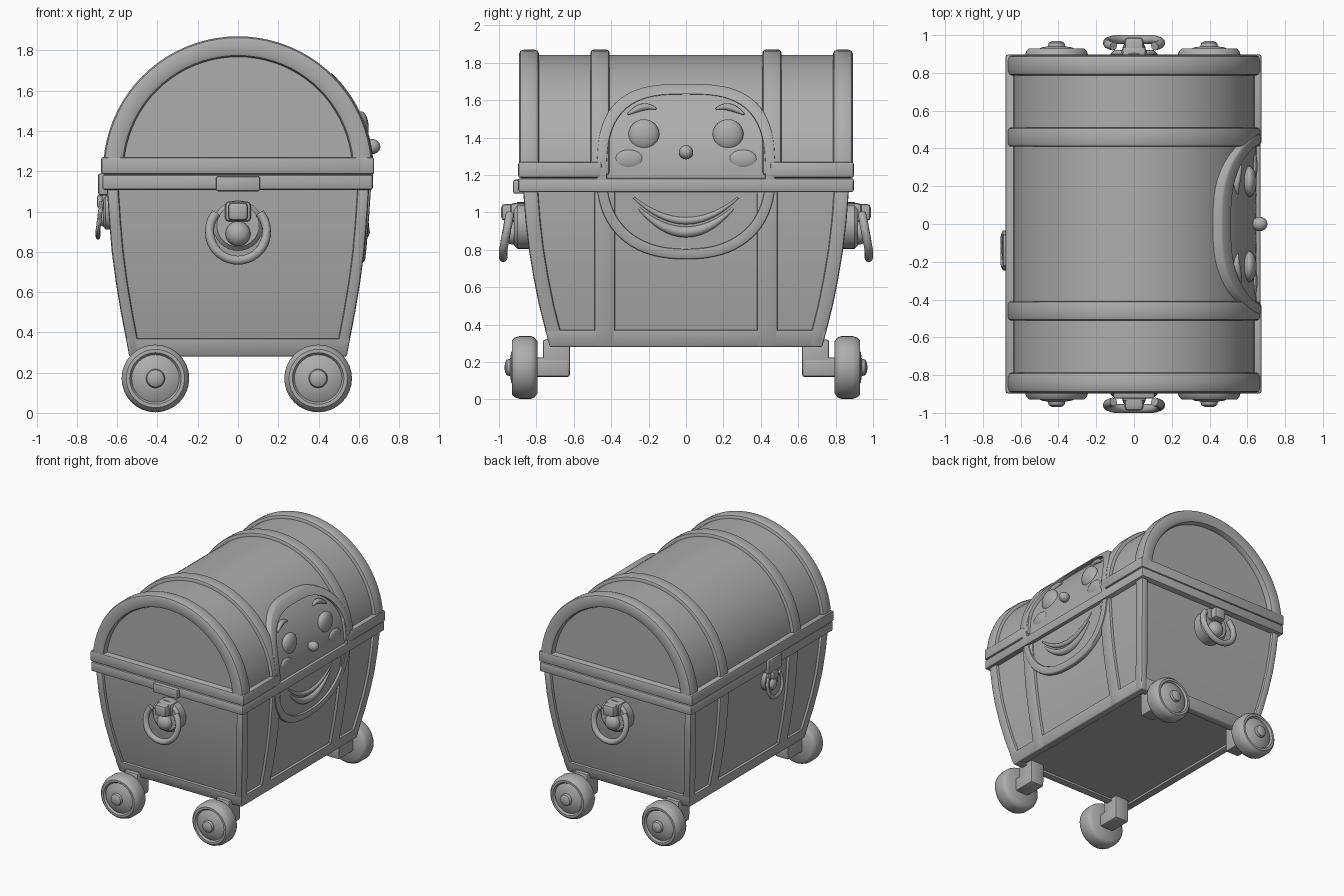
import bpy, bmesh, math
from mathutils import Matrix, Vector

if "Cube" in bpy.data.objects:
    bpy.data.objects.remove(bpy.data.objects["Cube"])

grey = bpy.data.materials.new("plain_grey")
grey.diffuse_color = (0.42, 0.42, 0.42, 1)
grey.use_nodes = True
grey.node_tree.nodes["Principled BSDF"].inputs["Base Color"].default_value = grey.diffuse_color
CZ, LID_R = 1.2, 0.642           # arch centre height and lid panel radius


def finish(bm, name, bevel=0, seg=2, mat=None):
    bmesh.ops.recalc_face_normals(bm, faces=bm.faces)
    if bevel:
        edges = [e for e in bm.edges if e.calc_face_angle(0) > 0.7]
        bmesh.ops.bevel(bm, geom=edges, offset=bevel, segments=seg, profile=0.5,
                        affect='EDGES', clamp_overlap=True)
    if mat:
        bm.transform(mat)
    me = bpy.data.meshes.new(name)
    bm.to_mesh(me)
    bm.free()
    me.materials.append(grey)
    me.polygons.foreach_set("use_smooth", [True] * len(me.polygons))
    me.set_sharp_from_angle(angle=math.radians(42))
    ob = bpy.data.objects.new(name, me)
    bpy.context.collection.objects.link(ob)
    return ob


def loft(name, rings, bevel=0, closed=False, mat=None, seg=2):
    """Skin a list of closed rings; cap the ends, or join them when closed."""
    bm = bmesh.new()
    vs = [[bm.verts.new(p) for p in r] for r in rings]
    n = len(vs[0])
    for i in range(len(vs) if closed else len(vs) - 1):
        a, b = vs[i], vs[(i + 1) % len(vs)]
        for j in range(n):
            k = (j + 1) % n
            bm.faces.new((a[j], a[k], b[k], b[j]))
    if not closed:
        bm.faces.new(vs[0])
        bm.faces.new(vs[-1])
    return finish(bm, name, bevel, seg, mat)


def rect_ring(z, x0, x1, y0, y1):
    return [(x0, y0, z), (x1, y0, z), (x1, y1, z), (x0, y1, z)]


def box(name, lo, hi, bevel=0.01, mat=None):
    return loft(name, [rect_ring(z, lo[0], hi[0], lo[1], hi[1]) for z in (lo[2], hi[2])], bevel, mat=mat)


def ball(name, c, r, mat=None):
    bm = bmesh.new()
    bmesh.ops.create_uvsphere(bm, u_segments=20, v_segments=12, radius=1)
    bm.transform(Matrix.Translation(c) @ Matrix.Diagonal((*r, 1)))
    return finish(bm, name, mat=mat)


def lathe(name, profile, c, mat=None, n=32):
    """Turn (radius, y) pairs around the y axis through c."""
    ang = [2 * math.pi * i / n for i in range(n)]
    return loft(name, [[(c[0] + r * math.cos(a), c[1] + y, c[2] + r * math.sin(a)) for a in ang]
                       for r, y in profile], mat=mat)


def tube(name, pts, r, mat=None, taper=False):
    pts = [Vector(p) for p in pts]
    n, rings = len(pts), []
    for i, p in enumerate(pts):
        q = (pts[min(i + 1, n - 1)] - pts[max(i - 1, 0)]).to_track_quat('Z', 'Y')
        rr = r * (0.25 + 0.75 * math.sin(math.pi * i / (n - 1))) if taper else r
        rings.append([p + q @ Vector((rr * math.cos(t * math.pi / 5), rr * math.sin(t * math.pi / 5), 0))
                      for t in range(10)])
    return loft(name, rings, mat=mat)


# Tapered, slightly bulging box: half sizes by height
LEVELS = [(0.28, 0.54, 0.728), (0.37, 0.557, 0.752), (0.5, 0.582, 0.785),
          (0.65, 0.607, 0.815), (0.8, 0.627, 0.84), (0.95, 0.64, 0.858), (1.13, 0.652, 0.872)]


def half(z):
    z = min(max(z, 0.28), 1.13)
    for (z0, x0, y0), (z1, x1, y1) in zip(LEVELS, LEVELS[1:]):
        if z <= z1:
            t = (z - z0) / (z1 - z0)
            return x0 + t * (x1 - x0), y0 + t * (y1 - y0)


REC = 0.022
ZS = [l[0] for l in LEVELS]
core = []
for z in [0.3] + ZS[1:]:
    x, y = (v - REC for v in half(z))
    core.append(rect_ring(z, -x, x, -y, y))
loft("chest_body", core)

# Corner posts and side straps
for sx in (-1, 1):
    for sy in (-1, 1):
        loft("corner_post", [rect_ring(z, *sorted((sx * (half(z)[0] - 0.058), sx * half(z)[0])),
                                       *sorted((sy * (half(z)[1] - 0.08), sy * half(z)[1]))) for z in ZS], 0.014)
        loft("side_strap", [rect_ring(z, *sorted((sx * (half(z)[0] - 0.05), sx * half(z)[0])),
                                      *sorted((sy * 0.38, sy * 0.49))) for z in ZS], 0.008)

# Bottom rails
zr = [0.28, 0.37]
for s in (-1, 1):
    loft("bottom_side_rail", [rect_ring(z, *sorted((s * (half(z)[0] - 0.06), s * half(z)[0])),
                                        -half(z)[1], half(z)[1]) for z in zr], 0.008)
    loft("bottom_end_rail", [rect_ring(z, -half(z)[0], half(z)[0],
                                       *sorted((s * (half(z)[1] - 0.06), s * half(z)[1]))) for z in zr], 0.008)

# Rims where lid meets body; the lid rim stops at the face panel
box("body_rim", (-0.674, -0.897, 1.108), (0.67, 0.897, 1.183), 0.012)
box("lid_rim", (-0.68, -0.897, 1.185), (0.63, 0.897, 1.27), 0.012)
for s in (-1, 1):
    y0, y1 = sorted((s * 0.45, s * 0.897))
    box("lid_rim_side", (0.5, y0, 1.185), (0.676, y1, 1.27), 0.012)


# Domed lid with raised hoops
def arc(r, y, n=40):
    return [(r * math.cos(math.pi * i / n), y, CZ + r * math.sin(math.pi * i / n)) for i in range(n + 1)]


def hoop(name, r0, r1, y0, y1, bevel):
    rings = [[a, b, c, d] for a, b, c, d in zip(arc(r0, y0), arc(r1, y0), arc(r1, y1), arc(r0, y1))]
    loft(name, rings, bevel)


loft("lid_dome", [arc(LID_R, -0.845), arc(LID_R, 0.845)])
for s in (-1, 1):
    hoop("end_hoop", 0.568, 0.67, *sorted((s * 0.785, s * 0.893)), 0.024)
    hoop("middle_hoop", 0.6, 0.67, *sorted((s * 0.41, s * 0.51)), 0.014)


# Face panel following the +x side, offset outward by off
def wrap(y, z, off):
    low = half(z)[0] - 0.013 + off * 0.7
    if z <= 1.13:
        return (low, y, z)
    top = math.sqrt((LID_R + off) ** 2 - max(z - CZ, 0) ** 2)
    t = min((z - 1.13) / 0.07, 1)
    return (low + (top - low) * t, y, z)


def outline(i, grow=0.0, k=1.0, n=72):
    a = 2 * math.pi * i / n
    c, s = math.cos(a), math.sin(a)
    p, h = (0.68, 0.432) if s > 0 else (0.86, 0.395)
    y = math.copysign(abs(c) ** p, c) * (0.423 + grow)
    z = math.copysign(abs(s) ** p, s) * (h + grow)
    return y * k, CZ + z * k


loft("face_frame", [[wrap(*outline(i, 0), -0.05), wrap(*outline(i, 0), 0.032),
                     wrap(*outline(i, 0.055), 0.032), wrap(*outline(i, 0.055), -0.05)]
                    for i in range(72)], 0.008, closed=True)
loft("face_plate", [[wrap(*outline(i, 0.01, k), 0.006) for i in range(72)]
                    for k in (0.02, 0.2, 0.4, 0.6, 0.8, 0.9, 1.0)])

# Face features
ball("nose", (0.665, 0, 1.322), (0.042, 0.038, 0.038))
for s in (-1, 1):
    ball("eye", wrap(s * 0.225, 1.415, 0.004), (0.04, 0.083, 0.083))
    ball("cheek", wrap(s * 0.305, 1.285, 0.0), (0.018, 0.075, 0.05))
    tube("eyebrow", [wrap(s * (0.16 + 0.15 * t / 10), 1.525 + 0.04 * math.sin(math.pi * (0.25 + 0.075 * t)), 0.012)
                     for t in range(11)], 0.02, taper=True)


def smile(w, z_end, z_mid, off):
    return [wrap(w * t / 10, z_mid + (z_end - z_mid) * (t / 10) ** 2, off) for t in range(-10, 11)]


tube("upper_lip", smile(0.28, 1.08, 0.955, 0.004), 0.02, taper=True)
tube("lower_lip", smile(0.25, 1.02, 0.895, 0.004), 0.03, taper=True)


# Pull handles: lock plate, knob, strap and hanging ring
def handle(name, mat):
    lathe(name + "_plate", [(0.125, 0.03), (0.125, -0.05), (0.105, -0.07)], (0, 0, 0.93), mat)
    box(name + "_block", (-0.065, -0.09, 0.95), (0.065, 0.02, 1.05), 0.02, mat)
    box(name + "_strap", (-0.05, -0.138, 0.955), (0.05, -0.04, 1.045), 0.02, mat)
    ball(name + "_knob", (0, -0.075, 0.89), (0.062, 0.05, 0.062), mat)
    ring = []
    for i in range(29):
        a = math.radians(-220 + 260 * i / 28)
        z = 0.9 + 0.142 * math.sin(a)
        ring.append((0.142 * math.cos(a), -0.09 - 0.037 * min(1, (1.0 - z) / 0.2), z))
    tube(name + "_ring", ring, 0.023, mat=mat)


handle("front_handle", Matrix.Translation((0, -0.85, 0)))
handle("back_handle", Matrix.Translation((0, 0.85, 0)) @ Matrix.Rotation(math.pi, 4, 'Z'))
small = (Matrix.Translation((-0.632, -0.14, 0.33)) @ Matrix.Rotation(-math.pi / 2, 4, 'Z')
         @ Matrix.Diagonal((0.65, 0.5, 0.72, 1)))
handle("side_latch", small)
box("front_hasp", (-0.11, -0.925, 1.1), (0.11, -0.86, 1.175), 0.012)
box("side_hasp", (-0.695, -0.225, 1.08), (-0.64, -0.055, 1.19), 0.012)

# Wheels and axle brackets
TYRE = [(0.01, -0.005), (0.14, -0.005), (0.16, 0.01), (0.168, 0.03), (0.168, 0.09), (0.16, 0.115),
        (0.145, 0.13), (0.128, 0.13), (0.118, 0.115), (0.08, 0.135), (0.047, 0.14),
        (0.042, 0.158), (0.025, 0.168), (0.005, 0.17)]
for s in (-1, 1):
    m = Matrix.Identity(4) if s > 0 else Matrix.Rotation(math.pi, 4, 'Z')
    for x in (-0.41 * s, 0.398 * s):
        lathe("wheel", TYRE, (x, 0.8, 0.171), m)
        box("axle", (x - 0.06, 0.62, 0.12), (x + 0.06, 0.83, 0.225), 0.015, m)
        box("wheel_bracket", (x - 0.06, 0.62, 0.15), (x + 0.06, 0.765, 0.32), 0.012, m)
